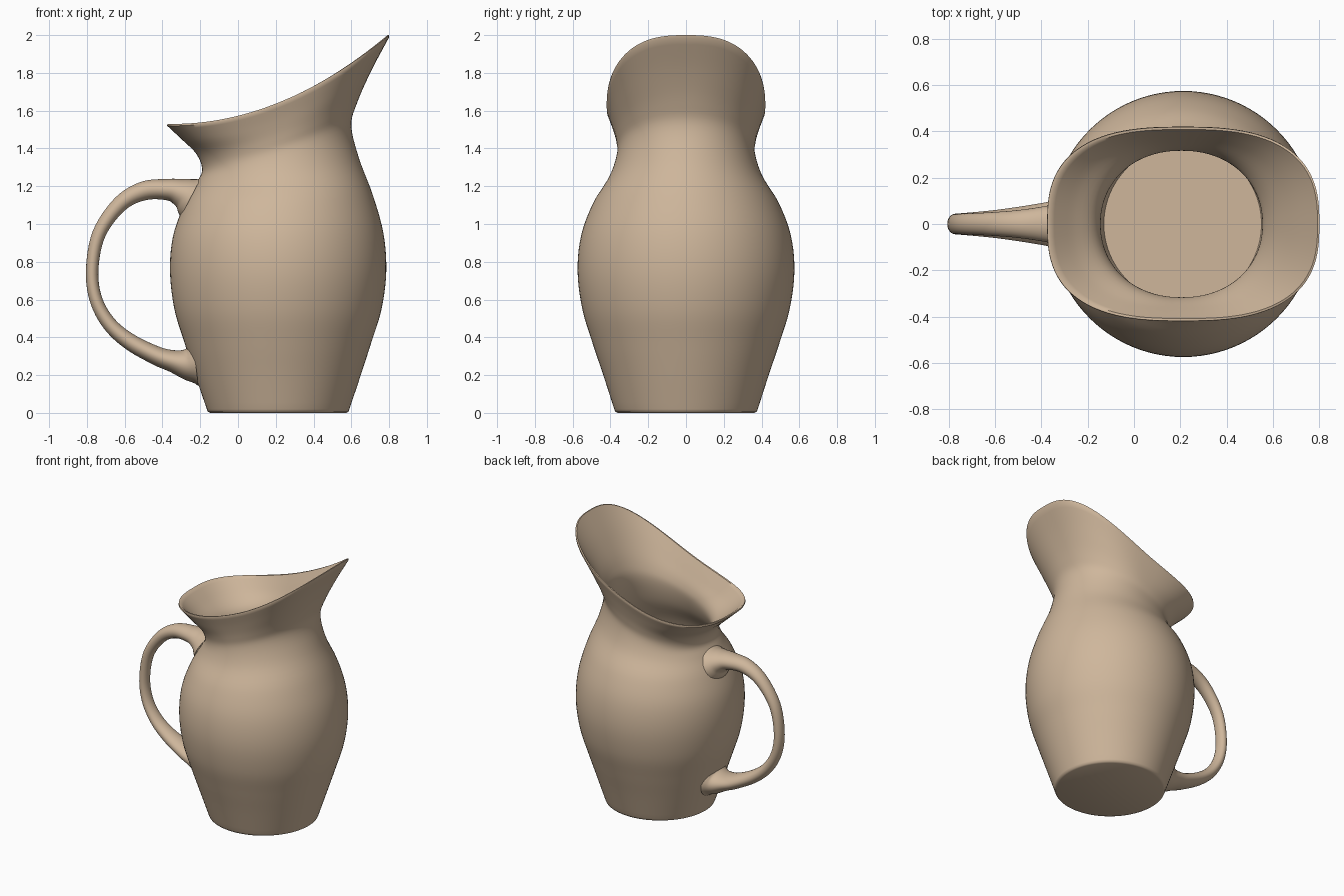
import bpy, math
from mathutils import Vector

if "Cube" in bpy.data.objects:
    bpy.data.objects.remove(bpy.data.objects["Cube"])

clay = bpy.data.materials.new("tan clay")
clay.diffuse_color = (0.62, 0.47, 0.33, 1)
clay.use_nodes = True
clay.node_tree.nodes["Principled BSDF"].inputs["Base Color"].default_value = clay.diffuse_color


def spline(rows, steps):
    """Catmull-Rom interpolation through rows of numbers."""
    pts = [Vector(r) for r in rows]
    pts = [2 * pts[0] - pts[1]] + pts + [2 * pts[-1] - pts[-2]]
    out = []
    for i in range(1, len(pts) - 2):
        a, b, c, d = pts[i - 1:i + 3]
        for k in range(steps):
            t = k / steps
            out.append(0.5 * (2 * b + (c - a) * t + (2 * a - 5 * b + 4 * c - d) * t**2
                              + (3 * b - a - 3 * c + d) * t**3))
    return out + [pts[-2]]


def loft(name, rings):
    """Skin a list of equal rings and cap both ends."""
    n = len(rings[0])
    verts = [p for r in rings for p in r]
    faces = [list(range(n))[::-1], [(len(rings) - 1) * n + i for i in range(n)]]
    for j in range(len(rings) - 1):
        for i in range(n):
            k = (i + 1) % n
            faces.append([j * n + i, j * n + k, (j + 1) * n + k, (j + 1) * n + i])
    me = bpy.data.meshes.new(name)
    me.from_pydata(verts, [], faces)
    me.materials.append(clay)
    ob = bpy.data.objects.new(name, me)
    bpy.context.collection.objects.link(ob)
    bpy.context.view_layer.objects.active = ob
    ob.select_set(True)
    bpy.ops.object.mode_set(mode='EDIT')
    bpy.ops.mesh.select_all(action='SELECT')
    bpy.ops.mesh.normals_make_consistent(inside=False)
    bpy.ops.object.mode_set(mode='OBJECT')
    bpy.ops.object.shade_smooth_by_angle(angle=math.radians(50))
    ob.select_set(False)


def jug_ring(row, segs=96):
    """Tilted superellipse: left x/z, right x/z, middle z, half width, exponent."""
    xl, zl, xr, zr, zm, w, n = row
    ring = []
    for i in range(segs):
        a = 2 * math.pi * i / segs
        c, s = math.cos(a), math.sin(a)
        u = math.copysign(abs(c) ** (2 / n), c)
        v = math.copysign(abs(s) ** (2 / n), s)
        z = zm + (zr - zl) / 2 * u + ((zr + zl) / 2 - zm) * u * u
        ring.append(((xl + xr) / 2 + (xr - xl) / 2 * u, w * v, z))
    return ring


# jug body: outer wall from foot to spout
outer = [
    (-0.165, 0.02, 0.590, 0.02, 0.02, 0.380, 2),
    (-0.227, 0.20, 0.650, 0.20, 0.20, 0.438, 2),
    (-0.283, 0.37, 0.705, 0.37, 0.37, 0.495, 2),
    (-0.337, 0.55, 0.760, 0.55, 0.55, 0.549, 2),
    (-0.360, 0.75, 0.785, 0.75, 0.75, 0.574, 2),
    (-0.345, 0.93, 0.770, 0.95, 0.94, 0.555, 2),
    (-0.290, 1.09, 0.715, 1.15, 1.11, 0.492, 2),
    (-0.225, 1.21, 0.640, 1.35, 1.25, 0.405, 2),
    (-0.190, 1.285, 0.600, 1.52, 1.37, 0.365, 2.1),
    (-0.220, 1.37, 0.630, 1.64, 1.45, 0.370, 2.2),
    (-0.300, 1.45, 0.705, 1.81, 1.54, 0.392, 2.5),
    (-0.375, 1.52, 0.798, 1.985, 1.63, 0.420, 2.7),
]
# inner wall: the same rings drawn in, from lip down to the floor
lip = (-0.362, 1.53, 0.792, 2.0, 1.642, 0.408, 2.7)
inner = [lip]
for r in reversed(outer[1:-1]):
    d = 0.03 if r is outer[-2] else 0.046
    inner.append((r[0] + d, r[1], r[2] - d, r[3], r[4], r[5] - d, r[6]))
inner.append((-0.13, 0.05, 0.55, 0.05, 0.05, 0.34, 2))
foot = [(-0.147, 0, 0.572, 0, 0, 0.36, 2), (-0.16, 0.006, 0.585, 0.006, 0.006, 0.374, 2)]
lip_top = (-0.374, 1.53, 0.8, 2.0, 1.642, 0.418, 2.7)
rows = foot + spline(outer, 5) + [lip_top] + spline(inner, 5)
loft("jug_body", [jug_ring(r) for r in rows])

# handle: x, z, half thickness, half width, flared where it joins the body
path = spline([
    (-0.250, 1.140, 0.115, 0.140), (-0.300, 1.165, 0.078, 0.105),
    (-0.370, 1.182, 0.057, 0.080), (-0.500, 1.175, 0.050, 0.060),
    (-0.625, 1.105, 0.042, 0.050), (-0.735, 0.950, 0.036, 0.045),
    (-0.772, 0.760, 0.033, 0.044), (-0.752, 0.600, 0.034, 0.046),
    (-0.680, 0.470, 0.038, 0.052), (-0.570, 0.375, 0.044, 0.064),
    (-0.430, 0.302, 0.050, 0.085), (-0.340, 0.273, 0.060, 0.102),
    (-0.275, 0.260, 0.085, 0.120), (-0.225, 0.265, 0.125, 0.145)], 6)
rings = []
for i, (x, z, t, w) in enumerate(path):
    a, b = path[max(i - 1, 0)], path[min(i + 1, len(path) - 1)]
    tan = Vector((b[0] - a[0], 0, b[1] - a[1])).normalized()
    nrm = Vector((-tan.z, 0, tan.x))
    rings.append([Vector((x, 0, z)) + nrm * t * math.cos(q) + Vector((0, w * math.sin(q), 0))
                  for q in (2 * math.pi * k / 32 for k in range(32))])
loft("handle", rings)
